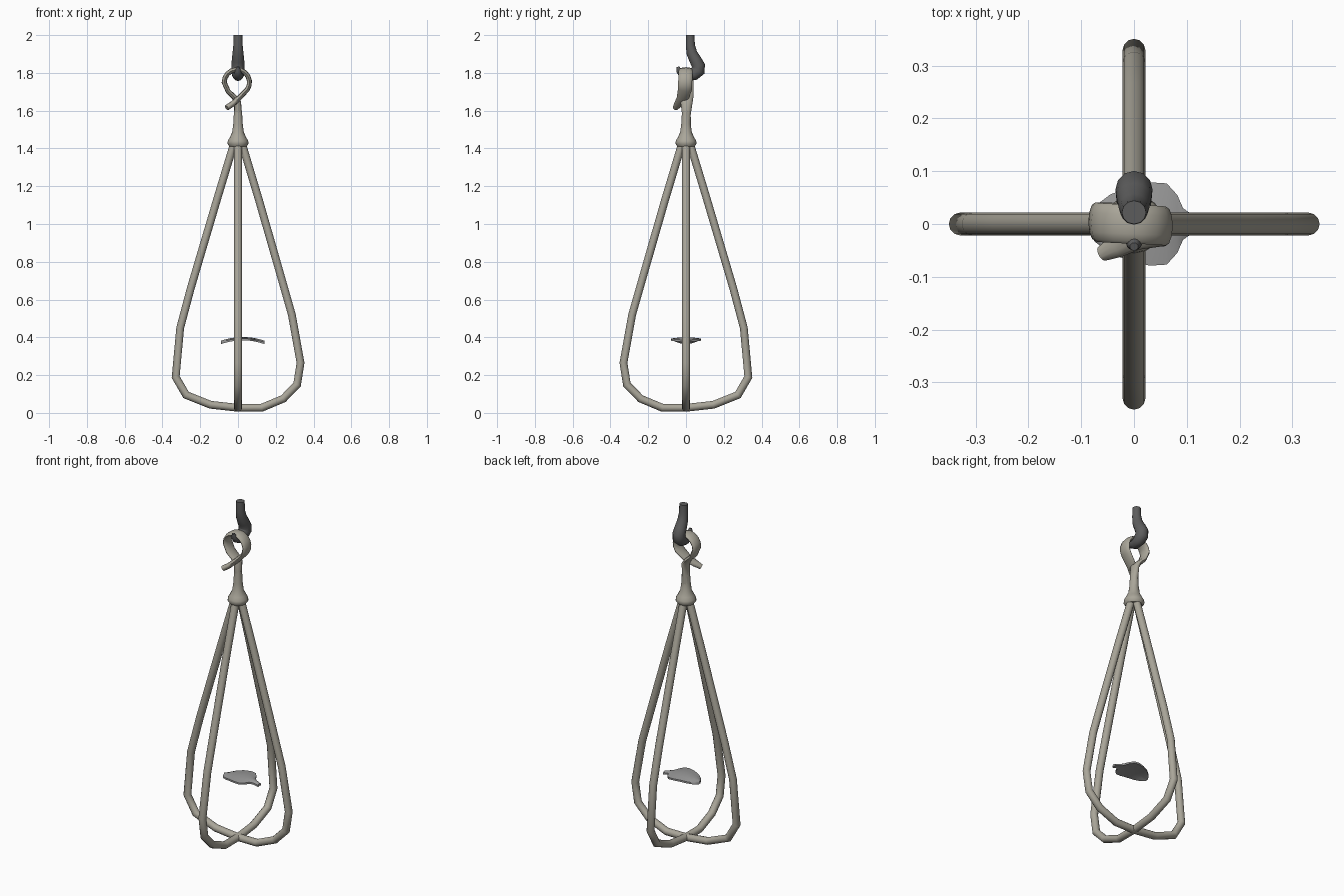
import bpy, bmesh
from math import sin, cos, pi, radians
from mathutils import Vector

if "Cube" in bpy.data.objects:
    bpy.data.objects.remove(bpy.data.objects["Cube"])


def material(name, v):
    m = bpy.data.materials.new(name)
    m.diffuse_color = (*v, 1)
    m.use_nodes = True
    m.node_tree.nodes["Principled BSDF"].inputs["Base Color"].default_value = m.diffuse_color
    return m


STONE = material("warm_grey", (0.40, 0.38, 0.32))
DARK = material("dark_grey", (0.11, 0.11, 0.11))
MID = material("mid_grey", (0.32, 0.32, 0.32))


def finish(bm, name, mat):
    bmesh.ops.recalc_face_normals(bm, faces=bm.faces)
    me = bpy.data.meshes.new(name)
    bm.to_mesh(me)
    bm.free()
    ob = bpy.data.objects.new(name, me)
    bpy.context.collection.objects.link(ob)
    me.materials.append(mat)
    bpy.ops.object.select_all(action='DESELECT')
    ob.select_set(True)
    bpy.context.view_layer.objects.active = ob
    bpy.ops.object.shade_smooth_by_angle(angle=radians(46))
    return ob


def bridge(bm, rings):
    n = len(rings[0])
    for a, b in zip(rings, rings[1:]):
        for i in range(n):
            j = (i + 1) % n
            bm.faces.new((a[i], a[j], b[j], b[i]))
    bm.faces.new(rings[0][::-1])
    bm.faces.new(rings[-1])


def sweep(name, pts, radii, axis, mat, sides=12):
    """Mitred tube; radii = (in-plane, along axis) per point."""
    bm = bmesh.new()
    pts = [Vector(p) for p in pts]
    axis = Vector(axis)
    rings = []
    for k, p in enumerate(pts):
        d0 = (p - pts[max(k - 1, 0)]).normalized()
        d1 = (pts[min(k + 1, len(pts) - 1)] - p).normalized()
        t = (d0 + d1).normalized()
        nrm = t.cross(axis).normalized()
        mitre = 1 / max(t.dot(d1 if d1.length else d0), 0.7)
        a, b = radii[k]
        side = nrm.cross(t).normalized()
        rings.append([bm.verts.new(p + nrm * a * mitre * cos(2 * pi * i / sides)
                                   + side * b * sin(2 * pi * i / sides))
                      for i in range(sides)])
    bridge(bm, rings)
    return finish(bm, name, mat)


# Two crossed teardrop hoops
hoop = [(-0.02, 1.43), (-0.105, 1.15), (-0.185, 0.88), (-0.25, 0.66), (-0.306, 0.45),
        (-0.33, 0.19), (-0.275, 0.095), (-0.145, 0.043), (0, 0.027), (0.125, 0.027),
        (0.24, 0.075), (0.313, 0.15), (0.331, 0.265), (0.285, 0.52), (0.205, 0.80),
        (0.11, 1.13), (0.02, 1.43)]
for name, ang in (("hoop_side", 0), ("hoop_front_back", -pi / 2)):
    ob = sweep(name, [(x, 0, z) for x, z in hoop], [(0.0205, 0.0215)] * len(hoop),
               (0, 1, 0), STONE)
    ob.rotation_euler.z = ang

# Collar gathering the hoop tops
bm = bmesh.new()
profile = [(0.045, 1.41), (0.056, 1.425), (0.054, 1.44), (0.044, 1.458), (0.031, 1.485),
           (0.025, 1.53), (0.021, 1.60)]
bridge(bm, [[bm.verts.new((r * cos(2 * pi * i / 16), r * sin(2 * pi * i / 16), z))
             for i in range(16)] for r, z in profile])
finish(bm, "collar", STONE)

# Stem that curls into an eye, with its tail crossing in front
eye = [(0, 0, 1.50), (0, 0.002, 1.58), (-0.002, 0.003, 1.645), (-0.02, 0.004, 1.672),
       (-0.052, 0.004, 1.702)]
rad = [(0.026, 0.026), (0.021, 0.023), (0.018, 0.032), (0.014, 0.035), (0.013, 0.037)]
for k in range(11):
    a = radians(180 - 21.5 * k)
    eye.append((-0.006 + 0.067 * cos(a), 0.004 - 0.001 * k, 1.75 + 0.067 * sin(a)))
    rad.append((0.013, 0.037))
eye += [(0.003, -0.018, 1.664), (-0.03, -0.04, 1.635), (-0.06, -0.056, 1.615)]
rad += [(0.014, 0.032), (0.015, 0.024), (0.015, 0.015)]
sweep("eye_loop", eye, rad, (0, 1, 0), STONE)

# Hanging hook
hook = [(0.022, 2.0), (0.023, 1.945), (0.031, 1.905), (0.05, 1.868), (0.066, 1.838),
        (0.064, 1.812), (0.042, 1.793), (0.01, 1.785), (-0.02, 1.793), (-0.037, 1.81),
        (-0.043, 1.832)]
hr = [0.023, 0.025, 0.029, 0.033, 0.035, 0.035, 0.033, 0.028, 0.021, 0.015, 0.008]
sweep("hook", [(0, y, z) for y, z in hook], [(r * 0.97, r) for r in hr], (1, 0, 0), DARK)

# Thin arched leaf with a short stalk
outline = [(-0.09, 0.006), (-0.075, 0.033), (-0.045, 0.056), (-0.01, 0.069), (0.03, 0.079),
           (0.062, 0.077), (0.082, 0.055), (0.093, 0.03), (0.11, 0.018), (0.14, 0.013)]
bm = bmesh.new()
rings = []
for x, w in outline:
    z = 0.392 - 1.5 * (x - 0.025) ** 2
    sec = [(-1, -0.008), (-0.5, -0.006), (0, -0.005), (0.5, -0.006), (1, -0.008),
           (1, 0.002), (0.5, 0.007), (0, 0.010), (-0.5, 0.007), (-1, 0.002)]
    rings.append([bm.verts.new((x, w * s, z + h)) for s, h in sec])
bridge(bm, rings)
finish(bm, "leaf", MID)
